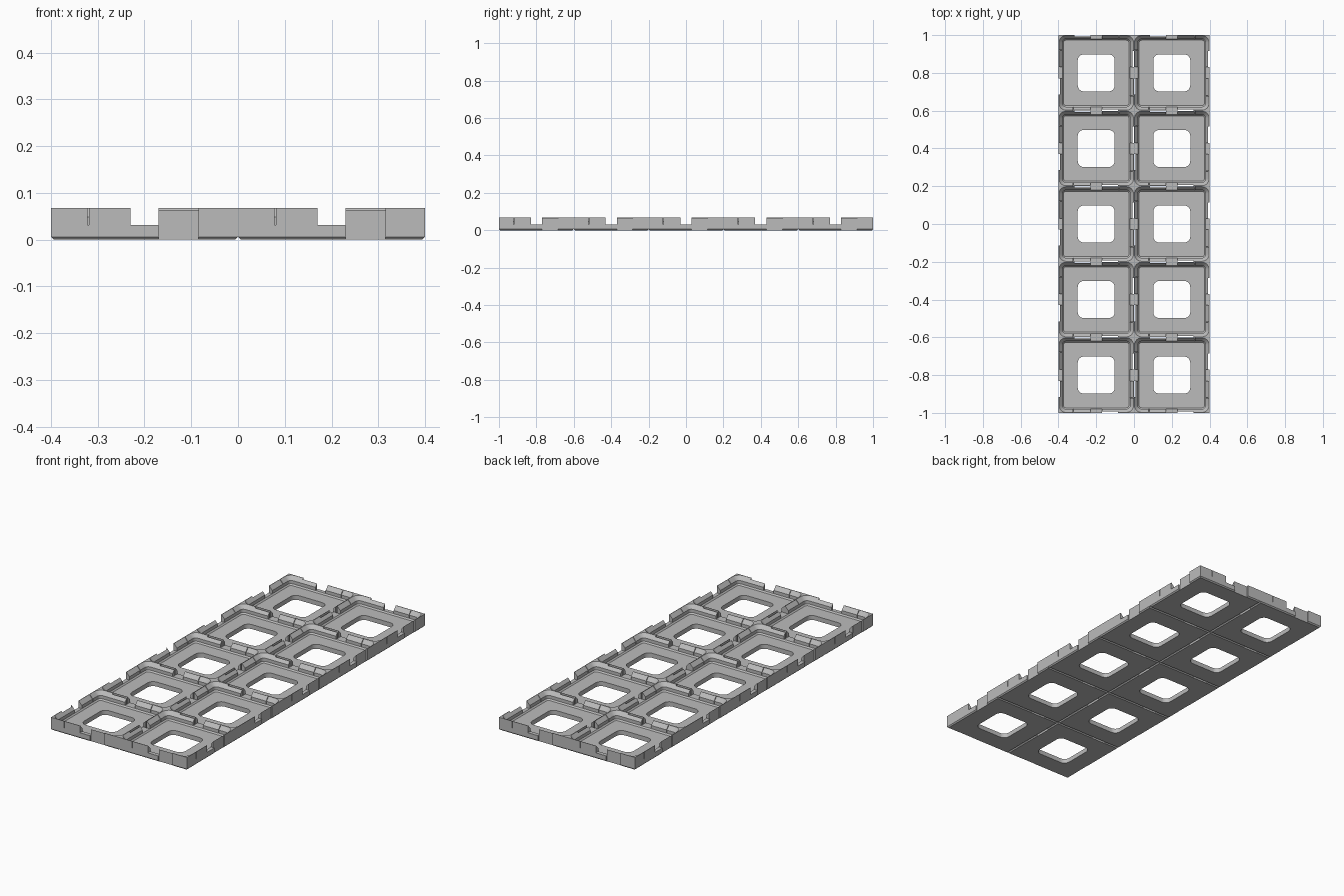
import bpy, bmesh, math
from mathutils import Matrix, Vector

cube = bpy.data.objects.get("Cube")
if cube:
    bpy.data.objects.remove(cube, do_unlink=True)

PITCH, HEIGHT, LEDGE, FLOOR = 0.4, 0.068, 0.031, 0.024
COLS, ROWS = 2, 5
HALF_X, HALF_Y = COLS * PITCH / 2, ROWS * PITCH / 2
XS = [(i - (COLS - 1) / 2) * PITCH for i in range(COLS)]
YS = [(j - (ROWS - 1) / 2) * PITCH for j in range(ROWS)]
CELLS = [Vector((x, y, 0)) for x in XS for y in YS]

grey = bpy.data.materials.new("plain grey")
grey.use_nodes = True
grey.diffuse_color = (0.5, 0.5, 0.5, 1)
grey.node_tree.nodes["Principled BSDF"].inputs["Base Color"].default_value = (0.5, 0.5, 0.5, 1)


def rounded_square(half, radius, steps=6):
    pts = []
    for k in range(4):
        a0 = k * math.pi / 2
        cx = (half - radius) * (1 if k in (0, 3) else -1)
        cy = (half - radius) * (1 if k < 2 else -1)
        for s in range(steps + 1):
            a = a0 + s / steps * math.pi / 2
            pts.append((cx + radius * math.cos(a), cy + radius * math.sin(a)))
    return pts


def loft(bm, rings, matrix=Matrix()):
    """Closed solid through rings of 3D points."""
    loops = [[bm.verts.new(matrix @ Vector(p)) for p in ring] for ring in rings]
    n = len(loops[0])
    for a, b in zip(loops, loops[1:]):
        for i in range(n):
            bm.faces.new((a[i], a[(i + 1) % n], b[(i + 1) % n], b[i]))
    bm.faces.new(loops[0][::-1])
    bm.faces.new(loops[-1])


def prism(bm, outline, z0, z1, matrix=Matrix()):
    loft(bm, [[(x, y, z) for x, y in outline] for z in (z0, z1)], matrix)


def box(bm, x0, x1, y0, y1, z0, z1, matrix=Matrix()):
    prism(bm, [(x0, y0), (x1, y0), (x1, y1), (x0, y1)], z0, z1, matrix)


def finish(bm, name):
    bmesh.ops.recalc_face_normals(bm, faces=bm.faces)
    mesh = bpy.data.meshes.new(name)
    bm.to_mesh(mesh)
    bm.free()
    obj = bpy.data.objects.new(name, mesh)
    bpy.context.collection.objects.link(obj)
    return obj


def cut(target, bm, name):
    cutter = finish(bm, name)
    cutter.hide_render = True
    mod = target.modifiers.new(name, 'BOOLEAN')
    mod.operation, mod.solver, mod.object = 'DIFFERENCE', 'EXACT', cutter
    bpy.context.view_layer.objects.active = target
    bpy.ops.object.modifier_apply(modifier=mod.name)
    bpy.data.objects.remove(cutter, do_unlink=True)


def side(cell, k):
    """Places a cutter drawn for the front edge of a cell on its k-th edge."""
    return Matrix.Translation(cell) @ Matrix.Rotation(k * math.pi / 2, 4, 'Z')


# Solid slab
bm = bmesh.new()
box(bm, -HALF_X, HALF_X, -HALF_Y, HALF_Y, 0, HEIGHT)
plate = finish(bm, "grid_base_plate")
plate.data.materials.append(grey)

# Stepped pockets: inset from the cell edge at each height
bm = bmesh.new()
profile = [(FLOOR, 0.027), (LEDGE, 0.0205), (0.048, 0.0205), (HEIGHT, 0.0025), (0.09, 0.0025)]
for c in CELLS:
    loft(bm, [[(x, y, z) for x, y in rounded_square(PITCH / 2 - d, 0.04 - d)]
              for z, d in profile], Matrix.Translation(c))
cut(plate, bm, "pockets")

# Rounded square openings in the floors
bm = bmesh.new()
for c in CELLS:
    prism(bm, rounded_square(0.098, 0.032), -0.02, 0.05, Matrix.Translation(c))
cut(plate, bm, "openings")

# Gaps in the lips, running both ways
bm = bmesh.new()
for y in YS:
    box(bm, -HALF_X - 0.1, HALF_X + 0.1, y - 0.03, y + 0.03, LEDGE, 0.1)
cut(plate, bm, "cross_gaps")
bm = bmesh.new()
for x in XS:
    box(bm, x - 0.03, x + 0.03, -HALF_Y - 0.1, HALF_Y + 0.1, LEDGE, 0.1)
cut(plate, bm, "long_gaps")

# Grooves under every cell boundary, chamfering the outer edges too
g = 0.006
diamond = [(-g, 0), (0, -g), (g, 0), (0, g)]
bm = bmesh.new()
for i in range(COLS + 1):
    x = i * PITCH - HALF_X
    loft(bm, [[(x + u, y, v) for u, v in diamond] for y in (-HALF_Y - 0.1, HALF_Y + 0.1)])
cut(plate, bm, "long_grooves")
bm = bmesh.new()
for j in range(ROWS + 1):
    y = j * PITCH - HALF_Y
    loft(bm, [[(x, y + u, v) for u, v in diamond] for x in (-HALF_X - 0.1, HALF_X + 0.1)])
cut(plate, bm, "cross_grooves")

# Clip recesses on one half of each side, a thin slit on the other half
bm = bmesh.new()
for c in CELLS:
    for k in range(4):
        m = side(c, k)
        box(bm, 0.03, 0.115, -0.201, -0.193, -0.02, 0.1, m)
        box(bm, -0.122, -0.119, -0.201, -0.175, LEDGE, 0.1, m)
cut(plate, bm, "clip_slots")

# Flared connector notches along the outer edges
half_notch = [(0.03, -0.25), (0.03, -0.163), (0.065, -0.145), (0.065, -0.115)]
notch = half_notch + [(-x, y) for x, y in reversed(half_notch)]
bm = bmesh.new()
for c in CELLS:
    outer = [c.y == YS[0], c.x == XS[-1], c.y == YS[-1], c.x == XS[0]]
    for k in range(4):
        if outer[k]:
            prism(bm, notch, -0.02, 0.1, side(c, k))
cut(plate, bm, "connector_notches")

# Smooth the rounded corners, keep edges sharp
bpy.ops.object.select_all(action='DESELECT')
plate.select_set(True)
bpy.context.view_layer.objects.active = plate
bpy.ops.object.shade_smooth_by_angle(angle=math.radians(25))
